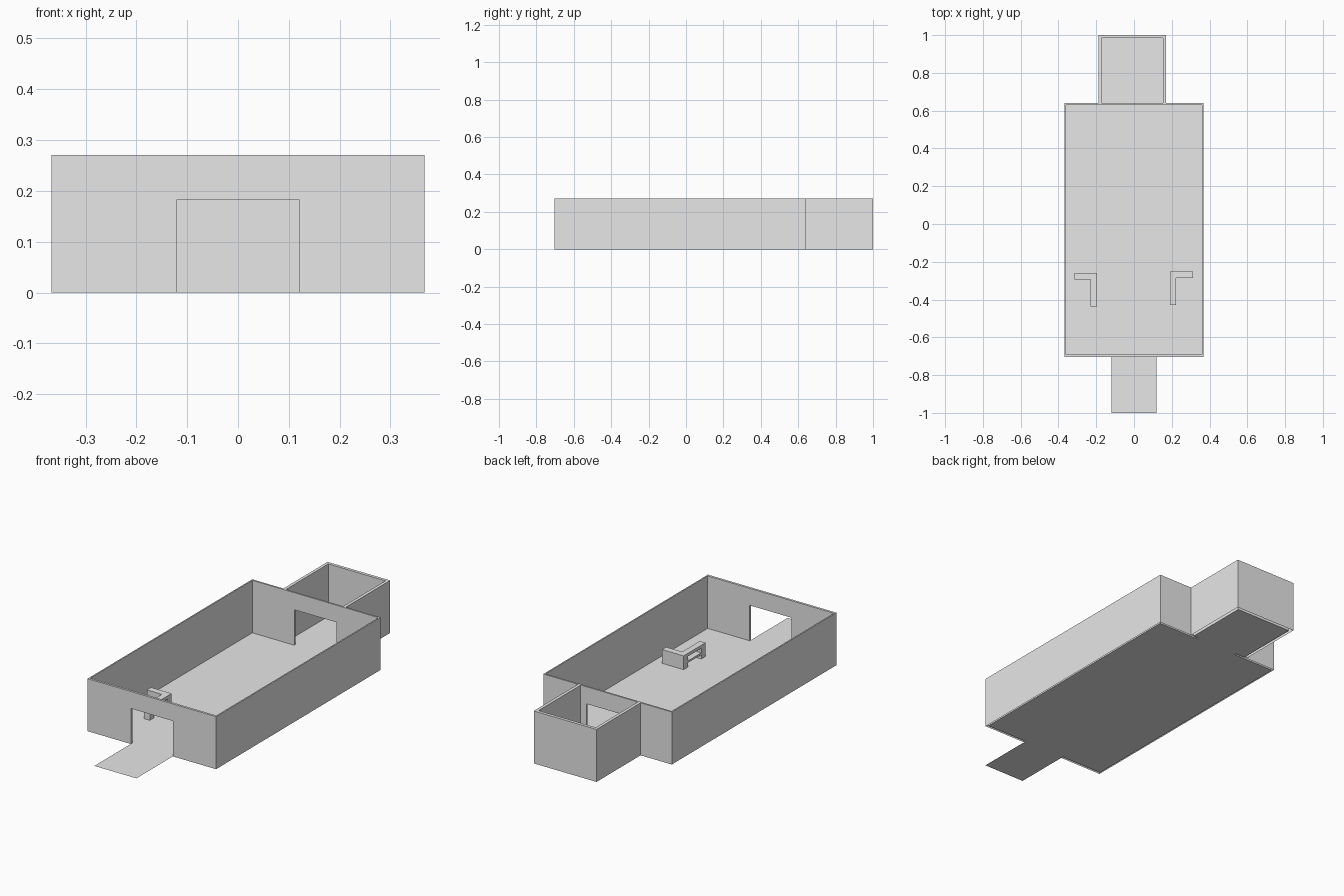
import bpy, bmesh
from mathutils import Vector

cube = bpy.data.objects.get("Cube")
if cube:
    bpy.data.objects.remove(cube, do_unlink=True)

grey = bpy.data.materials.new("plain_grey")
grey.use_nodes = True
grey.diffuse_color = (0.8, 0.8, 0.8, 1)
grey.node_tree.nodes["Principled BSDF"].inputs["Base Color"].default_value = (0.8, 0.8, 0.8, 1)


def finish(name, bm):
    mesh = bpy.data.meshes.new(name)
    bm.to_mesh(mesh)
    bm.free()
    mesh.materials.append(grey)
    obj = bpy.data.objects.new(name, mesh)
    bpy.context.collection.objects.link(obj)
    return obj


def prism(name, outline, low, high, upright=False, open_base=False):
    """Extrude a plan outline along z, or an upright x-z outline along y."""
    bm = bmesh.new()
    place = (lambda a, b: (a, low, b)) if upright else (lambda a, b: (a, b, low))
    face = bm.faces.new([bm.verts.new(place(a, b)) for a, b in outline])
    new = bmesh.ops.extrude_face_region(bm, geom=[face], use_keep_orig=True)["geom"]
    shift = Vector((0, high - low, 0) if upright else (0, 0, high - low))
    bmesh.ops.translate(bm, vec=shift, verts=[g for g in new if isinstance(g, bmesh.types.BMVert)])
    bmesh.ops.recalc_face_normals(bm, faces=bm.faces)
    if open_base:
        base = [f for f in bm.faces if all(abs(v.co.z) < 1e-5 for v in f.verts)]
        bmesh.ops.delete(bm, geom=base, context='FACES')
    return finish(name, bm)


def rect(x0, x1, y0, y1):
    return [(x0, y0), (x1, y0), (x1, y1), (x0, y1)]


# Main dimensions
H = 0.271
X, XI = 0.367, 0.36
FRONT, BACK = -0.703, 0.64
FRONT_IN, BACK_IN = -0.691, 0.631
DOOR, DOOR_H = 0.12, 0.183
ROOM_L, ROOM_R, ROOM_T = -0.189, 0.169, 0.016

# End walls of the hall, each with a doorway
end_wall = [(-X, 0), (-DOOR, 0), (-DOOR, DOOR_H), (DOOR, DOOR_H),
            (DOOR, 0), (X, 0), (X, H), (-X, H)]
prism("front_wall", end_wall, FRONT, FRONT_IN, upright=True, open_base=True)
prism("back_wall", end_wall, BACK_IN, BACK, upright=True, open_base=True)

# Long side walls
for name, x0, x1 in (("right_wall", -X, -XI), ("left_wall", XI, X)):
    prism(name, rect(x0, x1, FRONT_IN, BACK_IN), 0, H, open_base=True)

# Walls of the small back room
l, r, t = ROOM_L + ROOM_T, ROOM_R - ROOM_T, 1 - ROOM_T
prism("back_room_walls", [(ROOM_L, BACK), (ROOM_L, 1), (ROOM_R, 1), (ROOM_R, BACK),
                          (r, BACK), (r, t), (l, t), (l, BACK)], 0, H, open_base=True)

# One flat floor: entrance path, hall, doorway strips and back room
bm = bmesh.new()
for x0, x1, y0, y1 in ((-DOOR, DOOR, -1, FRONT_IN), (-XI, XI, FRONT_IN, BACK_IN),
                       (-DOOR, DOOR, BACK_IN, BACK), (l, r, BACK, t)):
    bm.faces.new([bm.verts.new((x, y, 0)) for x, y in rect(x0, x1, y0, y1)])
bmesh.ops.remove_doubles(bm, verts=bm.verts, dist=1e-4)
finish("floor", bm)


# L-shaped counters: solid short arm, open long arm on an end post with a shelf
def counter(side, sign, inner, outer, y):
    top, depth, length = 0.071, 0.034, 0.178
    a, b = sorted((sign * inner, sign * outer))
    c, d = sorted((sign * inner, sign * (inner + 0.032)))
    end = y - length
    prism(side + "_counter_front", rect(a, b, y - depth, y), 0, top)
    prism(side + "_counter_top", rect(c, d, end, y - depth), top - 0.016, top)
    prism(side + "_counter_post", rect(c, d, end, end + depth), 0, top - 0.016)
    prism(side + "_counter_shelf", rect(c, d, end + depth, y - depth), 0.022, 0.032)


counter("left", 1, 0.19, 0.313, -0.252)
counter("right", -1, 0.197, 0.315, -0.26)
